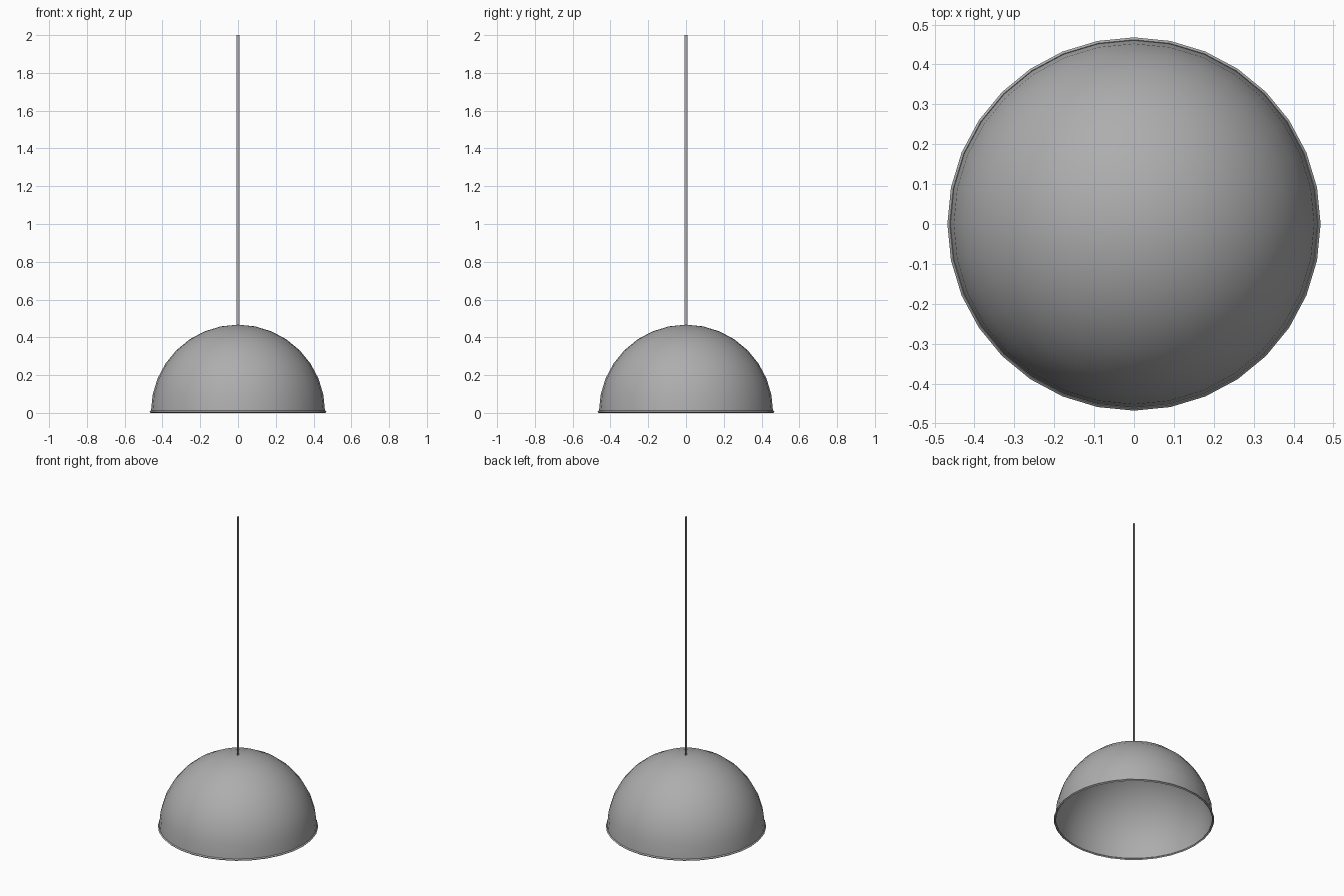
import bpy, bmesh, math

if "Cube" in bpy.data.objects:
    bpy.data.objects.remove(bpy.data.objects["Cube"])

R, SEG, CZ, T = 0.461, 32, 0.006, 0.006
RIM = R + 0.001

grey = bpy.data.materials.new("dark_grey")
grey.diffuse_color = (0.42, 0.42, 0.42, 1)
grey.use_nodes = True
grey.node_tree.nodes["Principled BSDF"].inputs["Base Color"].default_value = grey.diffuse_color


def add_object(name, bm):
    """Turn a bmesh into a smooth-shaded grey object."""
    me = bpy.data.meshes.new(name)
    bm.to_mesh(me)
    bm.free()
    me.materials.append(grey)
    ob = bpy.data.objects.new(name, me)
    bpy.context.collection.objects.link(ob)
    bpy.ops.object.select_all(action='DESELECT')
    ob.select_set(True)
    bpy.context.view_layer.objects.active = ob
    bpy.ops.object.shade_smooth_by_angle(angle=math.radians(30))


def lathe(name, profile, closed=False):
    """Spin an (r, z) profile around the z axis."""
    bm = bmesh.new()
    vs = [bm.verts.new((r, 0, z)) for r, z in profile]
    pairs = list(zip(vs, vs[1:])) + ([(vs[-1], vs[0])] if closed else [])
    es = [bm.edges.new(p) for p in pairs]
    bmesh.ops.spin(bm, geom=vs + es, cent=(0, 0, 0), axis=(0, 0, 1),
                   angle=math.tau, steps=SEG, use_duplicate=False)
    bmesh.ops.remove_doubles(bm, verts=bm.verts, dist=1e-5)
    bmesh.ops.recalc_face_normals(bm, faces=bm.faces)
    add_object(name, bm)


# Open hemispherical shade
lathe("shade", [(R * math.cos(a), CZ + R * math.sin(a))
                for a in (math.pi / 2 * i / 8 for i in range(9))])

# Thin bead around the open rim
lathe("rim", [(RIM + T, CZ), (RIM, CZ + T), (RIM - T, CZ), (RIM, CZ - T)], closed=True)

# Hanging cord: two thin crossed strips
bm = bmesh.new()
W, low = 0.008, CZ + R - 0.003
for dx, dy in ((W, 0), (0, W)):
    bm.faces.new([bm.verts.new(p) for p in (
        (-dx, -dy, low), (dx, dy, low), (dx, dy, 2), (-dx, -dy, 2))])
add_object("cord", bm)
